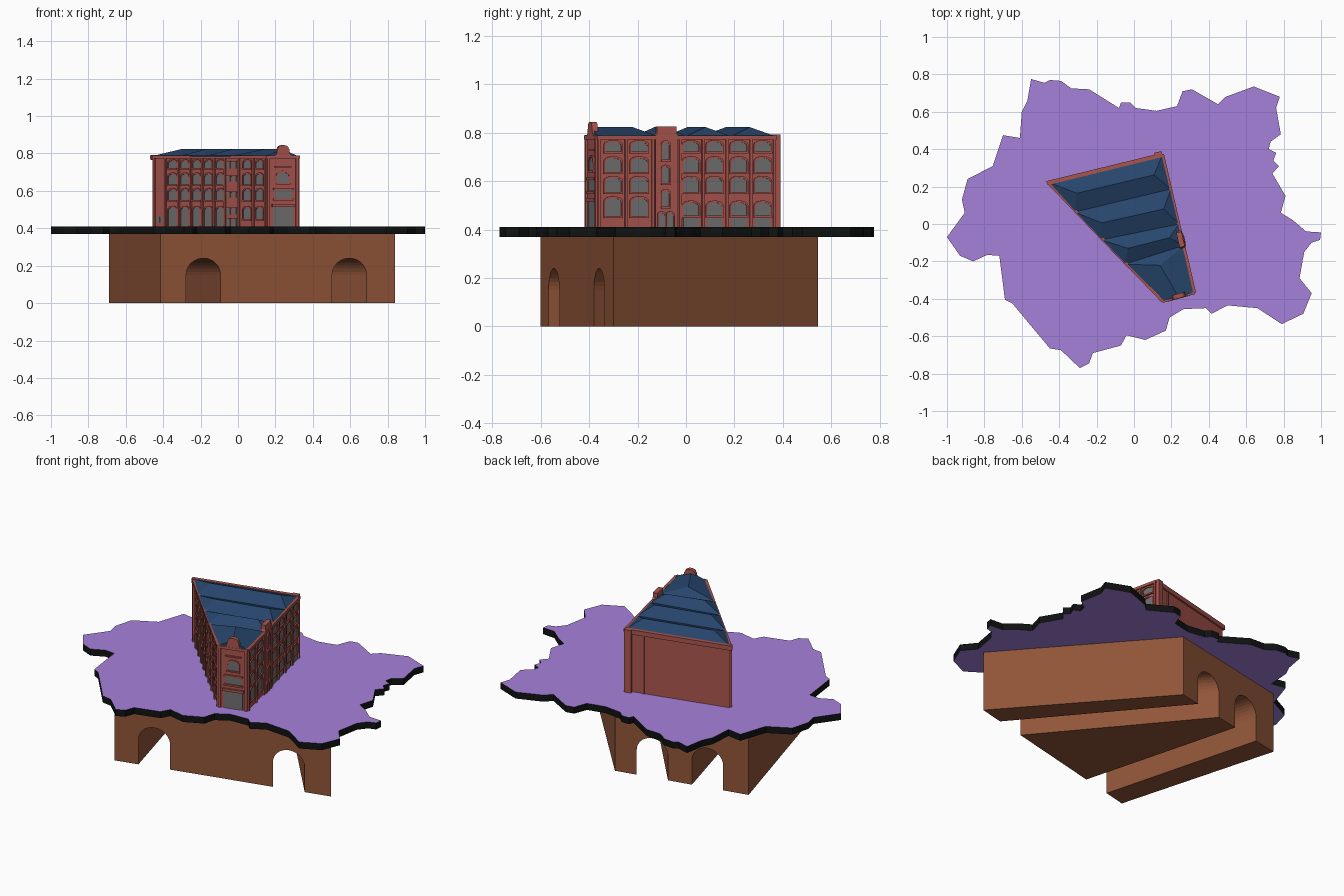
import bpy, bmesh, math
from mathutils import Vector

if "Cube" in bpy.data.objects:
    bpy.data.objects.remove(bpy.data.objects["Cube"])


def mat(name, c):
    m = bpy.data.materials.new(name)
    m.diffuse_color = (*c, 1)
    m.use_nodes = True
    m.node_tree.nodes["Principled BSDF"].inputs["Base Color"].default_value = m.diffuse_color
    return m


BRICK = mat("brick", (0.40, 0.09, 0.075))
ROOF = mat("slate", (0.02, 0.06, 0.15))
GLASS = mat("glass", (0.16, 0.16, 0.16))
PURPLE = mat("purple", (0.38, 0.22, 0.71))
BLACK = mat("black", (0.005, 0.006, 0.006))
BROWN = mat("brown", (0.28, 0.09, 0.04))


def finish(bm, name, *mats):
    bmesh.ops.recalc_face_normals(bm, faces=bm.faces)
    me = bpy.data.meshes.new(name)
    bm.to_mesh(me)
    bm.free()
    for m in mats:
        me.materials.append(m)
    ob = bpy.data.objects.new(name, me)
    bpy.context.collection.objects.link(ob)
    return ob


def loft(bm, a, b):
    """Closed solid between two matching outlines; returns its side faces."""
    va, vb = [bm.verts.new(p) for p in a], [bm.verts.new(p) for p in b]
    bm.faces.new(va)
    bm.faces.new(vb[::-1])
    n = len(va)
    return [bm.faces.new((va[i], vb[i], vb[(i + 1) % n], va[(i + 1) % n])) for i in range(n)]


# ragged ground slab, purple with black rim
outline = [
    -.55, .775, -.48, .755, -.45, .77, -.39, .765, -.335, .725, -.24, .72, -.08, .62, -.07, .65,
    -.02, .65, .01, .62, .12, .605, .23, .63, .26, .71, .31, .72, .45, .64, .49, .68,
    .64, .735, .78, .68, .76, .62, .785, .48, .73, .44, .72, .40, .76, .38, .745, .34,
    .775, .31, .74, .27, .81, .15, .785, .06, .85, .02, .92, -.04, 1, -.045, .995, -.085,
    .95, -.1, .91, -.15, .885, -.29, .95, -.37, .905, -.48, .79, -.535, .66, -.45, .5, -.435,
    .415, -.48, .385, -.45, .265, -.455, .19, -.5, .17, -.57, .06, -.62, -.04, -.595, -.07, -.65,
    -.22, -.69, -.24, -.745, -.29, -.77, -.39, -.675, -.45, -.665, -.65, -.425, -.69, -.405, -.72, -.17,
    -.785, -.165, -.86, -.2, -.93, -.17, -1, -.07, -.905, .06, -.92, .13, -.89, .24, -.755, .31,
    -.7, .475, -.61, .46, -.6, .6, -.57, .66]
xy = list(zip(outline[::2], outline[1::2]))
bm = bmesh.new()
for f in loft(bm, [(x, y, .37) for x, y in xy], [(x, y, .41) for x, y in xy]):
    f.material_index = 1
finish(bm, "ground_slab", PURPLE, BLACK)

# viaduct base: arch profile lofted from the front face to the shorter back face
A, B, C, D = [Vector(p) for p in ((-.415, -.6, 0), (.84, -.3, 0), (.10, .545, 0), (-.69, .38, 0))]
prof = [(0, 0, 0)]
for ca, cd in ((.183, .307), (.805, .72)):
    prof.append((ca - .0735, cd - .117, 0))
    for i in range(17):
        t = math.pi * (1 - i / 16)
        prof.append((ca + .0735 * math.cos(t), cd + .117 * math.cos(t), .15 + .09 * math.sin(t)))
    prof.append((ca + .0735, cd + .117, 0))
prof += [(1, 1, 0), (1, 1, .37), (0, 0, .37)]
up = Vector((0, 0, 1))
bm = bmesh.new()
loft(bm, [A.lerp(B, a) + up * z for a, d, z in prof], [D.lerp(C, d) + up * z for a, d, z in prof])
finish(bm, "arched_base", BROWN)

# building plan: sharp back left corner, narrow front end
P, Q, R, T = [Vector(p) for p in ((-.455, .222, 0), (.15, .37, 0), (.32, -.365, 0), (.155, -.41, 0))]
bm = bmesh.new()
loft(bm, [p + up * .405 for p in (P, T, R, Q)], [p + up * .785 for p in (P, T, R, Q)])
finish(bm, "brick_walls", BRICK)


class Wall:
    """Places points on a wall by axis coordinate (x or y), height and depth."""
    def __init__(self, a, b, axis):
        self.a, self.b, self.ax = a, b, axis
        d = (b - a).normalized()
        self.n = Vector((d.y, -d.x, 0))

    def at(self, v, z, d):
        f = (v - self.a[self.ax]) / (self.b[self.ax] - self.a[self.ax])
        return self.a.lerp(self.b, f) + self.n * d + up * z


LEFT, END, RIGHT, BACK = Wall(P, T, 0), Wall(T, R, 0), Wall(R, Q, 1), Wall(Q, P, 0)
trim, glass = bmesh.new(), bmesh.new()


def prism(bm, w, pts, d0, d1):
    loft(bm, [w.at(v, z, d0) for v, z in pts], [w.at(v, z, d1) for v, z in pts])


def box(bm, w, v0, v1, z0, z1, d0, d1):
    prism(bm, w, [(v0, z0), (v1, z0), (v1, z1), (v0, z1)], d0, d1)


def arch(v0, v1, z0, z1, rise):
    c, h = (v0 + v1) / 2, (v1 - v0) / 2
    top = [(c - h * math.cos(math.pi * i / 8), z1 - rise + rise * math.sin(math.pi * i / 8)) for i in range(9)]
    return [(v0, z0)] + top + [(v1, z0)]


def window(w, v0, v1, z0, z1, rise=.018, e=.006):
    inner, outer = arch(v0, v1, z0, z1, rise), arch(v0 - e, v1 + e, z0, z1 + .008, rise + .003)
    prism(glass, w, inner, -.002, .002)
    # raised brick surround and sill
    rings = [[trim.verts.new(w.at(v, z, d)) for v, z in pts]
             for pts, d in ((inner, 0), (inner, .007), (outer, .007), (outer, 0))]
    for r, s in zip(rings, rings[1:]):
        for i in range(len(r) - 1):
            trim.faces.new((r[i], r[i + 1], s[i + 1], s[i]))
    if z0 > .42:
        box(trim, w, v0 - e, v1 + e, z0 - .008, z0, 0, .009)


# right wall: windows, pilasters and stair tower
for i, (a, b) in enumerate([(-.334, -.268), (-.227, -.16), (-.012, .052), (.087, .148), (.186, .25), (.285, .348)]):
    for z0, z1 in ((.722, .762), (.637, .695), (.555, .614)):
        window(RIGHT, a, b, z0, z1)
    if i < 2:
        window(RIGHT, a, b, .455, .53)
    else:
        window(RIGHT, a, b, .458, .512)
        box(glass, RIGHT, a, b, .41, .448, -.002, .003)
for v in (-.36, -.248, -.138, -.024, .07, .168, .267, .364):
    box(trim, RIGHT, v - .005, v + .005, .41, .775, 0, .01)
prism(trim, RIGHT, [(-.127, .405), (-.034, .405), (-.034, .79), (-.042, .80), (-.042, .826), (-.121, .826),
                    (-.121, .80), (-.127, .79)], -.02, .008)
TOWER = Wall(R + RIGHT.n * .008, Q + RIGHT.n * .008, 1)
for z0, z1 in ((.69, .76), (.592, .66), (.495, .56)):
    window(TOWER, -.098, -.07, z0, z1, .014)
for a in (-.114, -.078):
    window(TOWER, a, a + .026, .41, .468, .01, .004)

# left wall: windows, small paired stair windows and pilasters
for a, b in [(-.37, -.325), (-.303, -.262), (-.24, -.2), (-.177, -.137), (-.113, -.075), (.03, .07), (.098, .136)]:
    for z0, z1 in ((.722, .762), (.635, .69), (.55, .607), (.412 if b < -.05 else .45, .512)):
        window(LEFT, a, b, z0, z1, .018, .004)
for a in (-.06, -.028):
    for z0, z1 in ((.72, .755), (.65, .675), (.565, .59), (.475, .505), (.41, .45)):
        box(glass, LEFT, a, a + .02, z0, z1, -.002, .004)
        box(trim, LEFT, a - .002, a + .022, z1, z1 + .006, 0, .008)
for a in (-.435, -.41):
    box(glass, LEFT, a, a + .018, .43, .46, -.002, .004)
for v in (-.445, -.385, -.314, -.251, -.188, -.125, -.067, .008, .084, .15):
    box(trim, LEFT, v - .004, v + .004, .41, .775, 0, .01)

# end facade: door, windows, bands and curved gable
box(glass, END, .187, .293, .41, .515, -.002, .004)
box(trim, END, .18, .30, .515, .53, 0, .012)
box(glass, END, .195, .287, .56, .605, -.002, .004)
for z in (.548, .605):
    box(trim, END, .188, .294, z, z + .01, 0, .01)
window(END, .208, .272, .643, .70, .025)
box(trim, END, .195, .285, .725, .733, 0, .008)
for v in (.162, .314):
    box(trim, END, v - .007, v + .007, .41, .79, 0, .01)
prism(trim, END, [(.19, .775), (.29, .775), (.287, .79), (.276, .797), (.272, .822), (.268, .829)]
      + [(.24 + .028 * math.cos(math.pi * i / 8), .829 + .016 * math.sin(math.pi * i / 8)) for i in range(1, 8)]
      + [(.212, .829), (.208, .822), (.204, .797), (.193, .79)], -.015, .01)

# back wall parapet and pilaster, cornice on the other sides
box(trim, BACK, .15, -.465, .765, .793, -.012, .01)
box(trim, BACK, .152, .112, .405, .793, -.005, .02)
box(trim, BACK, .05, .04, .41, .77, 0, .006)
for w, a, b in ((LEFT, -.462, .158), (END, .152, .323), (RIGHT, -.368, .373)):
    box(trim, w, a, b, .772, .788, -.004, .011)
finish(trim, "brick_trim", BRICK)
finish(glass, "windows", GLASS)


# slate roof: parallel hipped ridges, last one runs out to the gable
def hip(bm, a, b, c, d, i0, i1, z=.785, top=.823):
    """Eaves a-b and d-c with a ridge halfway, inset i0 and i1 at its ends."""
    a, b, c, d = [Vector((x, y, z)) for x, y in (a, b, c, d)]
    m0, m1 = (a + d) / 2, (b + c) / 2
    r0, r1 = m0.lerp(m1, i0), m1.lerp(m0, i1)
    r0.z = r1.z = top
    va, vb, vc, vd, v0, v1 = [bm.verts.new(p) for p in (a, b, c, d, r0, r1)]
    for f in ((va, vb, v1, v0), (vd, v0, v1, vc), (va, v0, vd), (vb, vc, v1), (va, vd, vc, vb)):
        bm.faces.new(f)


rows = [((-.463, .225), (.152, .37)), ((-.318, .064), (.197, .187)),
        ((-.175, -.085), (.241, .0)), ((-.05, -.215), (.266, -.115))]
bm = bmesh.new()
for (a, b), (d, c), i in zip(rows, rows[1:], (.15, .16, .22)):
    hip(bm, a, b, c, d, i, i * .8)
hip(bm, (.15, -.412), rows[3][0], rows[3][1], (.323, -.366), .0, .25)
finish(bm, "slate_roof", ROOF)
